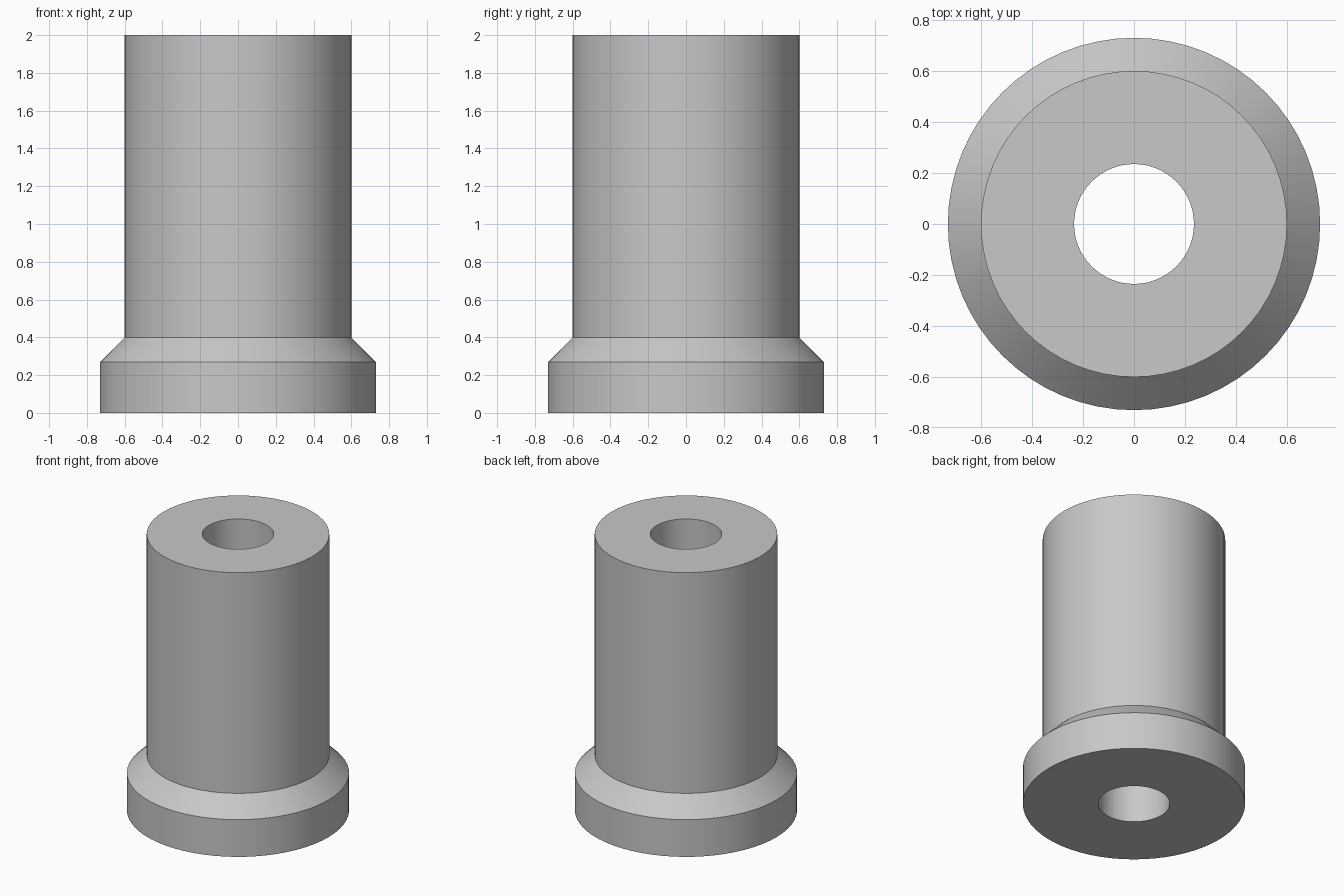
import bpy
import bmesh
import math

if "Cube" in bpy.data.objects:
    bpy.data.objects.remove(bpy.data.objects["Cube"], do_unlink=True)

SEGMENTS = 64
BORE, BARREL, FLANGE = 0.235, 0.6, 0.73
HEIGHT, FLANGE_TOP, CHAMFER_TOP = 2.0, 0.27, 0.4

# Plain grey finish
grey = bpy.data.materials.new("plain_grey")
grey.use_nodes = True
colour = (0.58, 0.58, 0.58, 1)
grey.diffuse_color = colour
grey.node_tree.nodes["Principled BSDF"].inputs["Base Color"].default_value = colour

# Closed cross-section (radius, height): bore, flange, chamfer, barrel
profile = [
    (BORE, 0), (FLANGE, 0), (FLANGE, FLANGE_TOP),
    (BARREL, CHAMFER_TOP), (BARREL, HEIGHT), (BORE, HEIGHT),
]

# Revolve the cross-section around the vertical axis
bm = bmesh.new()
verts = [bm.verts.new((r, 0, z)) for r, z in profile]
edges = [bm.edges.new((v, verts[(i + 1) % len(verts)])) for i, v in enumerate(verts)]
bmesh.ops.spin(bm, geom=verts + edges, cent=(0, 0, 0), axis=(0, 0, 1),
               angle=2 * math.pi, steps=SEGMENTS)
bmesh.ops.remove_doubles(bm, verts=bm.verts, dist=0.0001)
bmesh.ops.recalc_face_normals(bm, faces=bm.faces)

mesh = bpy.data.meshes.new("flanged_bushing")
bm.to_mesh(mesh)
bm.free()
mesh.materials.append(grey)
bushing = bpy.data.objects.new("flanged_bushing", mesh)
bpy.context.collection.objects.link(bushing)

# Smooth round walls with crisp rims
bpy.ops.object.select_all(action="DESELECT")
bushing.select_set(True)
bpy.context.view_layer.objects.active = bushing
bpy.ops.object.shade_smooth_by_angle(angle=math.radians(30))
